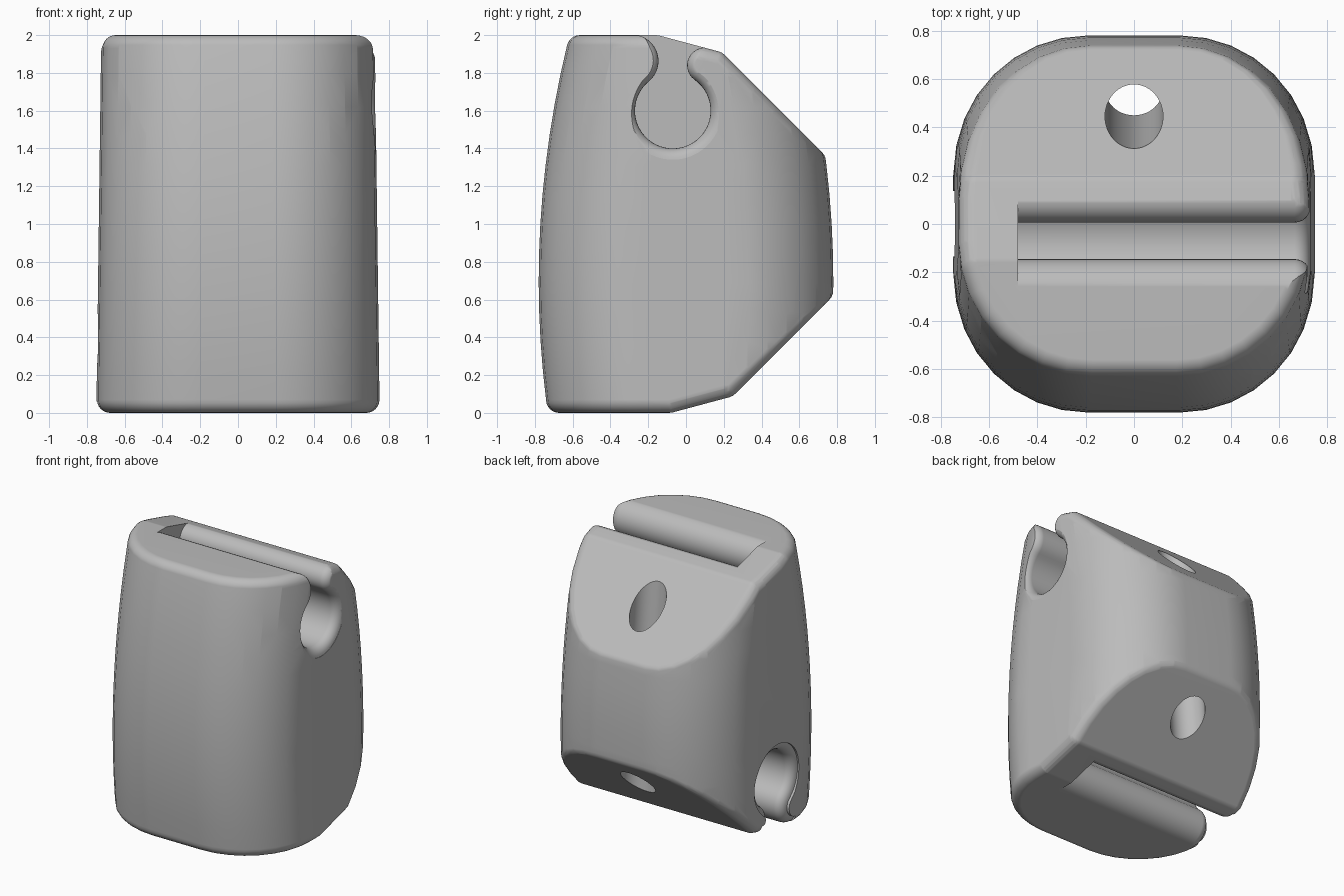
import bpy, bmesh, math
from math import sin, cos, radians, hypot, atan2, sqrt, pi
from mathutils import Vector

if "Cube" in bpy.data.objects:
    bpy.data.objects.remove(bpy.data.objects["Cube"])

ROUND = 0.07      # edge rounding of the body
SHIFT = 0.07      # lower slot sits slightly further back than the upper one

grey = bpy.data.materials.new("mid_grey")
grey.use_nodes = True
grey.diffuse_color = (0.5, 0.5, 0.5, 1)
grey.node_tree.nodes["Principled BSDF"].inputs["Base Color"].default_value = (0.5, 0.5, 0.5, 1)


def make_object(name, bm):
    bmesh.ops.recalc_face_normals(bm, faces=bm.faces)
    mesh = bpy.data.meshes.new(name)
    bm.to_mesh(mesh)
    bm.free()
    mesh.materials.append(grey)
    obj = bpy.data.objects.new(name, mesh)
    bpy.context.collection.objects.link(obj)
    return obj


def hull_of(points):
    bm = bmesh.new()
    for p in points:
        bm.verts.new(p)
    result = bmesh.ops.convex_hull(bm, input=bm.verts)
    inside = {v for key in ("geom_interior", "geom_unused") for v in result[key]
              if isinstance(v, bmesh.types.BMVert) and v.is_valid}
    bmesh.ops.delete(bm, geom=list(inside), context='VERTS')
    return bm


# Body core: barrel-shaped stack of rounded rectangles, inset by the rounding
def section(z):
    half_x = 0.75 - 0.013 * z - ROUND
    half_y = 0.78 - 0.098 * (z - 0.7) ** 2 - ROUND
    r = 0.55 - ROUND
    for quadrant in range(4):
        for i in range(9):
            a = (quadrant + i / 8) * pi / 2
            sx = 1 if quadrant in (0, 3) else -1
            sy = 1 if quadrant < 2 else -1
            yield (sx * (half_x - r) + r * cos(a), sy * (half_y - r) + r * sin(a), z)


RINGS = 12
low, high = ROUND, 2 - ROUND
core = hull_of(p for k in range(RINGS + 1) for p in section(low + (high - low) * k / RINGS))

# Shallow and steep chamfers at the back, above and below
for y, z, angle in ((-0.15, 2, 75), (0.19, 1.91, 45), (-0.08, 0, -75), (0.25, 0.09, -45)):
    normal = Vector((0, cos(radians(angle)), sin(radians(angle))))
    bmesh.ops.bisect_plane(core, geom=core.verts[:] + core.edges[:] + core.faces[:],
                           plane_co=Vector((0, y, z)) - normal * ROUND,
                           plane_no=normal, clear_outer=True)

# Round every edge by sweeping a ball over the core
ball = [Vector((cos(t) * cos(a), cos(t) * sin(a), sin(t))) * ROUND
        for t in (radians(15 * k) for k in range(-5, 6))
        for a in (2 * pi * k / 32 for k in range(32))]
ball += [Vector((0, 0, ROUND)), Vector((0, 0, -ROUND))]
rounded = hull_of([v.co + d for v in core.verts for d in ball])
core.free()
bmesh.ops.remove_doubles(rounded, verts=rounded.verts, dist=0.0005)
bmesh.ops.dissolve_limit(rounded, angle_limit=radians(0.5),
                         verts=rounded.verts, edges=rounded.edges)
body = make_object("body", rounded)

# Keyhole slot profile: round channel with a narrow neck between two round lips
MAIN, FRONT, BACK = (-0.07, 1.6), (-0.285, 1.863), (0.1, 1.84)
BORE = 0.2


def arc(centre, radius, start, end, steps):
    return [(centre[0] + radius * cos(a), centre[1] + radius * sin(a))
            for a in (start + (end - start) * i / steps for i in range(steps + 1))]


def slot_profile(grow):
    def link(lip):
        dy, dz = lip[0] - MAIN[0], lip[1] - MAIN[1]
        return hypot(dy, dz) - BORE - grow, atan2(dz, dy)
    front_r, front_a = link(FRONT)
    back_r, back_a = link(BACK)
    pts = arc(FRONT, front_r, pi / 2, front_a - pi, 14)
    pts += arc(MAIN, BORE + grow, front_a, back_a + 2 * pi, 40)[1:]
    pts += arc(BACK, back_r, back_a + pi, radians(75), 14)[1:]
    return [(pts[0][0], 2.3)] + pts + [(pts[-1][0], 2.3)]


def slot_cutter(name, lower):
    flare = 0.065
    stations = [(-0.48, 0)]
    for i in range(7):
        t = pi / 2 * i / 6 * 0.95
        stations.append((0.665 + flare * sin(t), flare * (1 - cos(t))))
    stations.append((0.95, stations[-1][1]))
    bm = bmesh.new()
    loops = []
    for x, grow in stations:
        pts = [(x, y, z) for y, z in slot_profile(grow)]
        if lower:
            pts = [(-x, y + SHIFT, 2 - z) for x, y, z in pts]
        loops.append([bm.verts.new(p) for p in pts])
    n = len(loops[0])
    for a, b in zip(loops, loops[1:]):
        for i in range(n):
            j = (i + 1) % n
            bm.faces.new((a[i], a[j], b[j], b[i]))
    bm.faces.new(loops[0])
    bm.faces.new(loops[-1])
    return make_object(name, bm)


# Slanted through hole from the upper chamfer to the lower one
def hole_cutter():
    top, bottom = Vector((0, 0.445, 1.655)), Vector((0, 0.56, 0.4))
    axis = top - bottom
    bm = bmesh.new()
    bmesh.ops.create_cone(bm, cap_ends=True, segments=48, radius1=0.12, radius2=0.12, depth=2.6)
    bmesh.ops.rotate(bm, verts=bm.verts, matrix=axis.to_track_quat('Z', 'Y').to_matrix())
    bmesh.ops.translate(bm, verts=bm.verts, vec=(top + bottom) / 2)
    return make_object("hole_cutter", bm)


# Cut the slots and the hole
bpy.context.view_layer.objects.active = body
for cutter in (slot_cutter("upper_slot_cutter", False),
               slot_cutter("lower_slot_cutter", True), hole_cutter()):
    cutter.hide_render = True
    mod = body.modifiers.new("cut", 'BOOLEAN')
    mod.operation = 'DIFFERENCE'
    mod.solver = 'EXACT'
    mod.object = cutter
    bpy.ops.object.modifier_apply(modifier=mod.name)
    bpy.data.objects.remove(cutter)

# Smooth shading with crisp cut edges
for obj in bpy.context.selected_objects:
    obj.select_set(False)
body.select_set(True)
bpy.ops.object.shade_smooth_by_angle(angle=radians(30))
weighted = body.modifiers.new("even_shading", 'WEIGHTED_NORMAL')
weighted.keep_sharp = True
